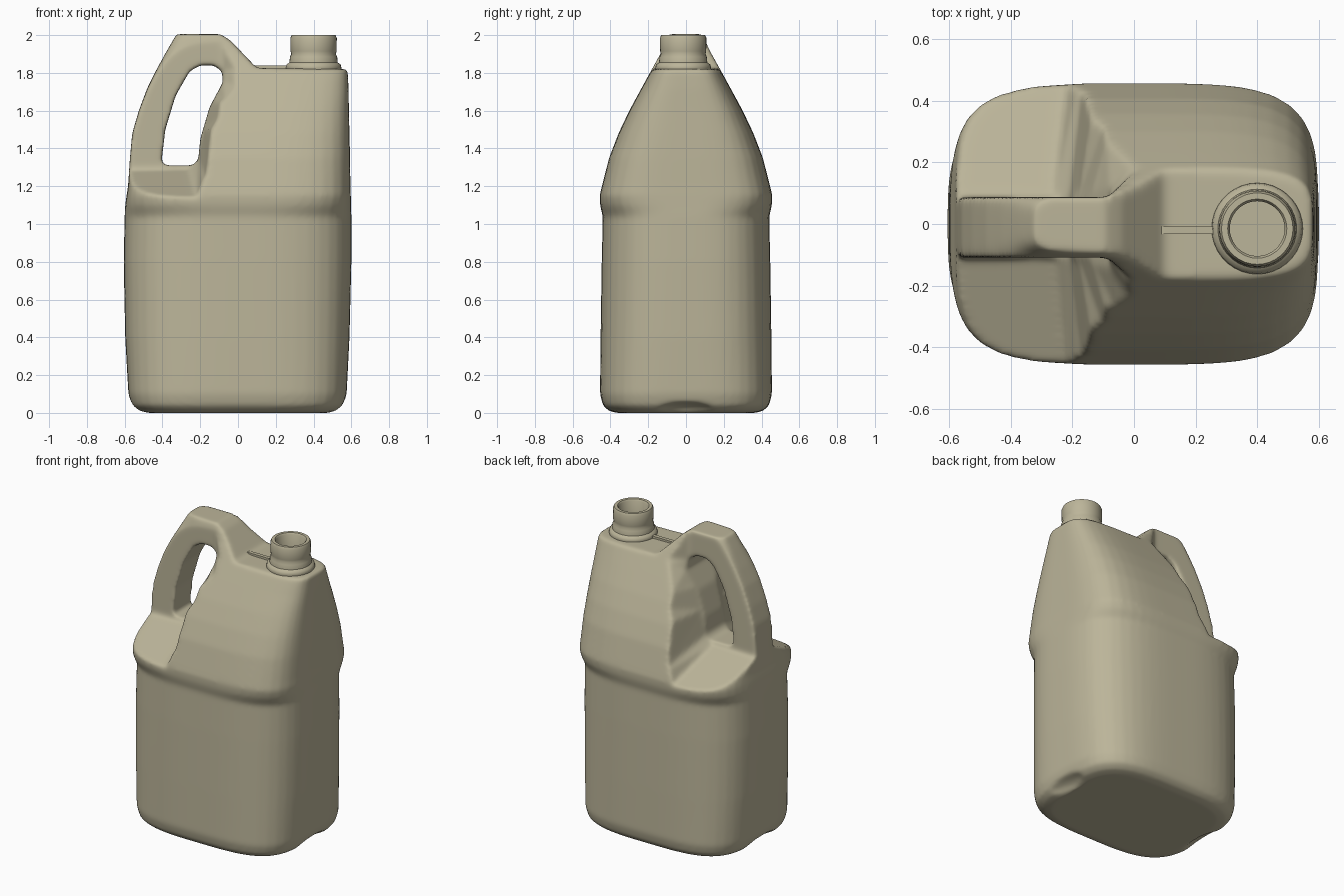
import bpy, bmesh, math

if "Cube" in bpy.data.objects:
    bpy.data.objects.remove(bpy.data.objects["Cube"])

mat = bpy.data.materials.new("beige_plastic")
mat.diffuse_color = (0.50, 0.46, 0.32, 1)
mat.use_nodes = True
mat.node_tree.nodes["Principled BSDF"].inputs["Base Color"].default_value = mat.diffuse_color


def loft(name, rings, material=True):
    """Closed skin through rings with equal point counts."""
    bm = bmesh.new()
    rows = [[bm.verts.new(p) for p in r] for r in rings]
    n = len(rows[0])
    for a, b in zip(rows, rows[1:]):
        for i in range(n):
            j = (i + 1) % n
            bm.faces.new((a[i], a[j], b[j], b[i]))
    bm.faces.new(rows[0][::-1])
    bm.faces.new(rows[-1])
    bmesh.ops.recalc_face_normals(bm, faces=bm.faces)
    me = bpy.data.meshes.new(name)
    bm.to_mesh(me)
    bm.free()
    ob = bpy.data.objects.new(name, me)
    bpy.context.collection.objects.link(ob)
    if material:
        me.materials.append(mat)
    return ob


def section(z, x0, x1, hy, n, count=64):
    """Superellipse slice of the bottle."""
    pts = []
    for i in range(count):
        t = 2 * math.pi * i / count
        c, s = math.cos(t), math.sin(t)
        r = (abs(c) ** n + abs(s) ** n) ** (-1 / n)
        pts.append(((x0 + x1) / 2 + (x1 - x0) / 2 * r * c, hy * r * s, z))
    return pts


def xz(profile, y):
    return [(x, y, z) for x, z in profile]


# Bottle: z, left x, right x, half depth, squareness
levels = [
    (0.0, -0.48, 0.48, 0.37, 3.6), (0.012, -0.53, 0.525, 0.41, 3.6),
    (0.04, -0.562, 0.557, 0.44, 3.6), (0.1, -0.58, 0.575, 0.455, 3.5),
    (0.4, -0.597, 0.59, 0.452, 3.3), (0.8, -0.605, 0.60, 0.446, 3.2),
    (1.04, -0.60, 0.60, 0.44, 3.2), (1.10, -0.597, 0.598, 0.455, 3.8),
    (1.15, -0.59, 0.597, 0.457, 4.2), (1.2, -0.582, 0.595, 0.445, 4.2),
    (1.35, -0.572, 0.593, 0.407, 4.2), (1.48, -0.56, 0.59, 0.357, 4.2),
    (1.6, -0.525, 0.587, 0.30, 4.2), (1.72, -0.48, 0.585, 0.235, 4.2),
    (1.82, -0.43, 0.58, 0.18, 4.5), (1.92, -0.375, 0.58, 0.125, 5),
    (2.005, -0.325, 0.58, 0.095, 6),
]
body = loft("bottle_with_handle", [section(*l) for l in levels])

cutters = []
# Sloped shoulder and flat top deck
top = [(-0.10, 2.01), (-0.04, 1.972), (0.10, 1.825), (0.8, 1.818), (0.8, 2.3), (-0.10, 2.3)]
cutters.append(loft("cut_top", [xz(top, -0.7), xz(top, 0.7)], False))

# Finger hole
hole = [(-0.405, 1.33), (-0.385, 1.31), (-0.24, 1.31), (-0.21, 1.34), (-0.20, 1.45),
        (-0.15, 1.62), (-0.08, 1.75), (-0.085, 1.81), (-0.13, 1.84), (-0.20, 1.84),
        (-0.255, 1.81), (-0.33, 1.68), (-0.385, 1.5)]
cutters.append(loft("cut_hole", [xz(hole, -0.7), xz(hole, 0.7)], False))

# Recesses on both sides of the handle, flaring outwards
inner = [(-0.9, 1.28), (-0.26, 1.29), (-0.21, 1.34), (-0.18, 1.5), (-0.14, 1.65),
         (-0.085, 1.8), (-0.085, 1.92), (-0.085, 2.3), (-0.9, 2.3)]
outer = [(-0.9, 1.08), (-0.20, 1.08), (-0.15, 1.20), (-0.10, 1.5), (0.0, 1.65),
         (0.30, 1.8), (0.45, 1.92), (0.45, 2.3), (-0.9, 2.3)]
for s in (-1, 1):
    cutters.append(loft("cut_recess", [xz(inner, s * 0.098 - 0.011), xz(outer, s * 0.6)], False))

# Scoops under both ends
for s in (-1, 1):
    bpy.ops.mesh.primitive_uv_sphere_add(segments=24, ring_count=12, location=(s * 0.6, 0, 0))
    sc = bpy.context.object
    sc.name = "cut_scoop"
    sc.scale = (0.12, 0.2, 0.06)
    cutters.append(sc)

bpy.context.view_layer.objects.active = body
for c in cutters:
    m = body.modifiers.new("cut", 'BOOLEAN')
    m.operation, m.solver, m.object = 'DIFFERENCE', 'EXACT', c
    bpy.ops.object.modifier_apply(modifier=m.name)
for c in cutters:
    bpy.data.objects.remove(c)

# Soften all edges like blow-moulded plastic
m = body.modifiers.new("remesh", 'REMESH')
m.mode, m.voxel_size = 'VOXEL', 0.012
bpy.ops.object.modifier_apply(modifier=m.name)
m = body.modifiers.new("soften", 'SMOOTH')
m.factor, m.iterations = 0.5, 12
bpy.ops.object.modifier_apply(modifier=m.name)
body.data.materials.clear()
body.data.materials.append(mat)
body.data.polygons.foreach_set("material_index", [0] * len(body.data.polygons))

# Neck with open mouth
prof = [(0.135, 1.79), (0.148, 1.825), (0.143, 1.845), (0.128, 1.855), (0.125, 1.885),
        (0.118, 1.90), (0.122, 1.915), (0.123, 1.985), (0.116, 2.0), (0.096, 2.0),
        (0.089, 1.99), (0.089, 1.84)]
neck = loft("neck", [[(0.4 + r * math.cos(i * math.pi / 18), -0.015 + r * math.sin(i * math.pi / 18), z)
                      for i in range(36)] for r, z in prof])

# Mould seam on the deck
seam = [(0.09, 1.80), (0.30, 1.80), (0.30, 1.838), (0.09, 1.838)]
rib = loft("seam_rib", [xz(seam, -0.033), xz(seam, -0.008)])

for ob in (body, neck, rib):
    bpy.ops.object.select_all(action='DESELECT')
    ob.select_set(True)
    bpy.context.view_layer.objects.active = ob
    bpy.ops.object.shade_smooth_by_angle(angle=math.radians(50))
